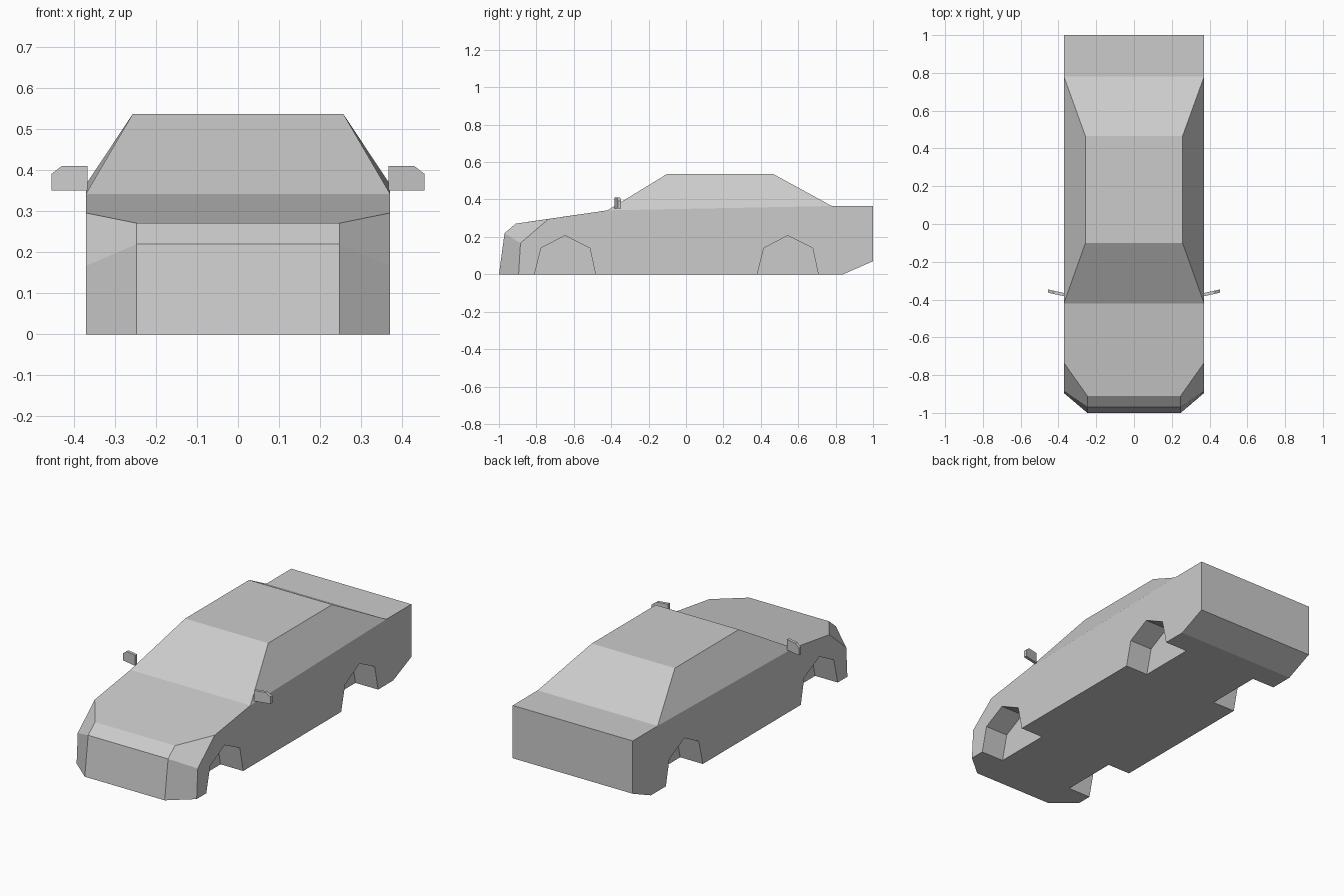
import bpy, bmesh

if "Cube" in bpy.data.objects:
    bpy.data.objects.remove(bpy.data.objects["Cube"])


def make_object(name, bm):
    bmesh.ops.recalc_face_normals(bm, faces=bm.faces)
    mesh = bpy.data.meshes.new(name)
    bm.to_mesh(mesh)
    bm.free()
    obj = bpy.data.objects.new(name, mesh)
    bpy.context.collection.objects.link(obj)
    return obj


def add_prism(bm, ring_a, ring_b):
    a = [bm.verts.new(p) for p in ring_a]
    b = [bm.verts.new(p) for p in ring_b]
    n = len(a)
    bm.faces.new(a)
    bm.faces.new(b[::-1])
    for i in range(n):
        j = (i + 1) % n
        bm.faces.new((a[i], a[j], b[j], b[i]))


# Body shell: four lengthwise profiles lofted across the width
W, NOSE, ROOF = 0.371, 0.247, 0.257
inner_nose = [(-1, 0), (-0.97, 0.22), (-0.91, 0.271)]
outer_nose = [(-0.895, 0), (-0.885, 0.167), (-0.735, 0.296)]
cabin = [(-0.42, 0.342), (-0.10, 0.537), (0.465, 0.537), (0.78, 0.365)]
tail = [(1, 0.365), (1, 0.07), (0.84, 0)]
roof_ids = (4, 5)

bm = bmesh.new()
columns = []
for x, nose in ((-W, outer_nose), (-NOSE, inner_nose),
                (NOSE, inner_nose), (W, outer_nose)):
    points = nose + cabin + tail
    columns.append([bm.verts.new((x * ROOF / W if i in roof_ids else x, y, z))
                    for i, (y, z) in enumerate(points)])
for a, b in zip(columns, columns[1:]):
    for i in range(len(a)):
        j = (i + 1) % len(a)
        bm.faces.new((a[i], a[j], b[j], b[i]))
for col in (columns[0], columns[-1]):
    bm.faces.new([v for i, v in enumerate(col) if i not in roof_ids])
    bm.faces.new(col[3:7])
body = make_object("car_body", bm)

# Wheel wells cut into both sides
arch = [(-0.167, -0.05), (-0.163, 0), (-0.128, 0.14), (0, 0.207),
        (0.133, 0.14), (0.163, 0), (0.167, -0.05)]
bm = bmesh.new()
for side in (-1, 1):
    for centre in (-0.647, 0.544):
        rings = [[(side * x, centre + y, z) for y, z in arch]
                 for x in (W - 0.14, W + 0.1)]
        add_prism(bm, *rings)
cutter = make_object("wheel_well_cutter", bm)
cutter.hide_render = True
cut = body.modifiers.new("wheel_wells", 'BOOLEAN')
cut.operation = 'DIFFERENCE'
cut.solver = 'EXACT'
cut.object = cutter
bpy.context.view_layer.objects.active = body
bpy.ops.object.modifier_apply(modifier=cut.name)
bpy.data.objects.remove(cutter)

# Wing mirrors: thin plates swept slightly backwards
outline = [(0.367, 0.351), (0.455, 0.351), (0.455, 0.391),
           (0.43, 0.41), (0.367, 0.41)]
for side, label in ((-1, "left"), (1, "right")):
    bm = bmesh.new()
    rings = [[(side * x, y + (x - 0.367) * 0.22, z) for x, z in outline]
             for y in (-0.383, -0.366)]
    add_prism(bm, *rings)
    make_object(label + "_wing_mirror", bm)
